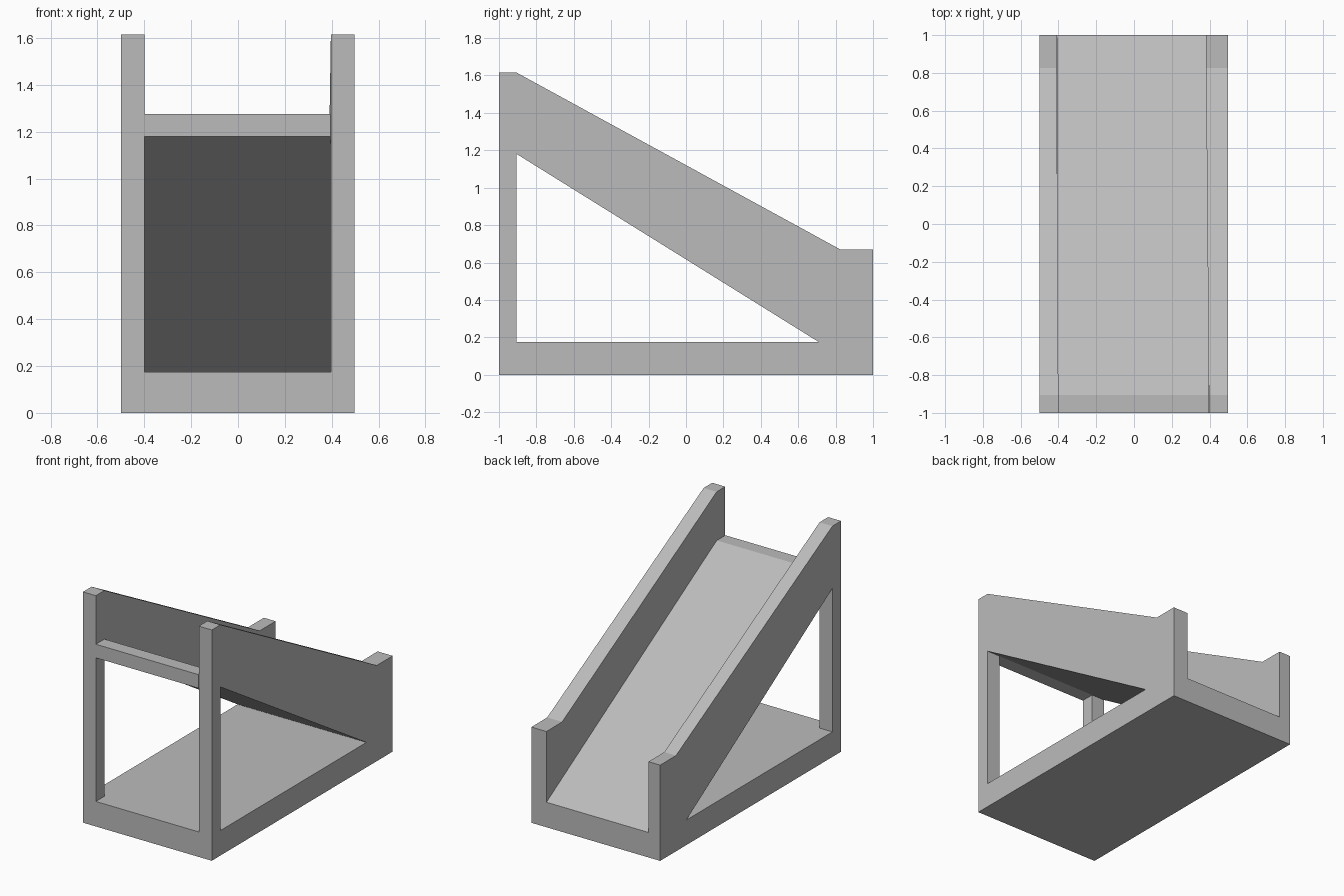
import bpy
import bmesh

# Remove the default object
cube = bpy.data.objects.get("Cube")
if cube:
    bpy.data.objects.remove(cube, do_unlink=True)

# Single flat grey
grey = bpy.data.materials.new("plain_grey")
grey.use_nodes = True
colour = (0.5, 0.5, 0.5, 1)
grey.diffuse_color = colour
grey.node_tree.nodes["Principled BSDF"].inputs["Base Color"].default_value = colour

FRONT, BACK = -1.0, 1.0
POST = -0.905      # rear face of the front posts
BASE = 0.175       # top of the base slab
TOE = 0.71         # where the ramp underside meets the base
HEAD = 1.18        # ramp underside at the posts
LIP = 1.275        # platform height at the front


def extrude_profile(name, profile, x0, x1, inner_back=None):
    """Extrude a (y, z) profile from x0 to x1; x1 may drift to inner_back."""
    bm = bmesh.new()
    rings = []
    for side in (0, 1):
        ring = []
        for y, z in profile:
            x = x1 if side else x0
            if side and inner_back is not None:
                x += (inner_back - x1) * (y - FRONT) / (BACK - FRONT)
            ring.append(bm.verts.new((x, y, z)))
        rings.append(ring)
        bm.faces.new(ring)
    n = len(profile)
    for i in range(n):
        j = (i + 1) % n
        bm.faces.new((rings[0][i], rings[0][j], rings[1][j], rings[1][i]))
    bmesh.ops.recalc_face_normals(bm, faces=bm.faces)
    mesh = bpy.data.meshes.new(name)
    bm.to_mesh(mesh)
    bm.free()
    mesh.materials.append(grey)
    obj = bpy.data.objects.new(name, mesh)
    bpy.context.collection.objects.link(obj)
    return obj


# Base slab
extrude_profile("base", [(FRONT, 0), (BACK, 0), (BACK, BASE), (FRONT, BASE)],
                -0.5, 0.497)

# Sloping ramp with a flat lip at the top
extrude_profile("ramp", [(FRONT, HEAD), (POST, HEAD), (TOE, BASE), (BACK, BASE),
                         (POST, LIP), (FRONT, LIP)], -0.405, 0.395)

# Side walls: front post, sloping rail and low end block in one outline
wall = [(FRONT, BASE), (POST, BASE), (POST, HEAD), (TOE, BASE), (BACK, BASE),
        (BACK, 0.67), (0.825, 0.67), (POST, 1.615), (FRONT, 1.615)]
extrude_profile("right_wall", wall, -0.5, -0.4, -0.41)
extrude_profile("left_wall", wall, 0.497, 0.397, 0.38)
